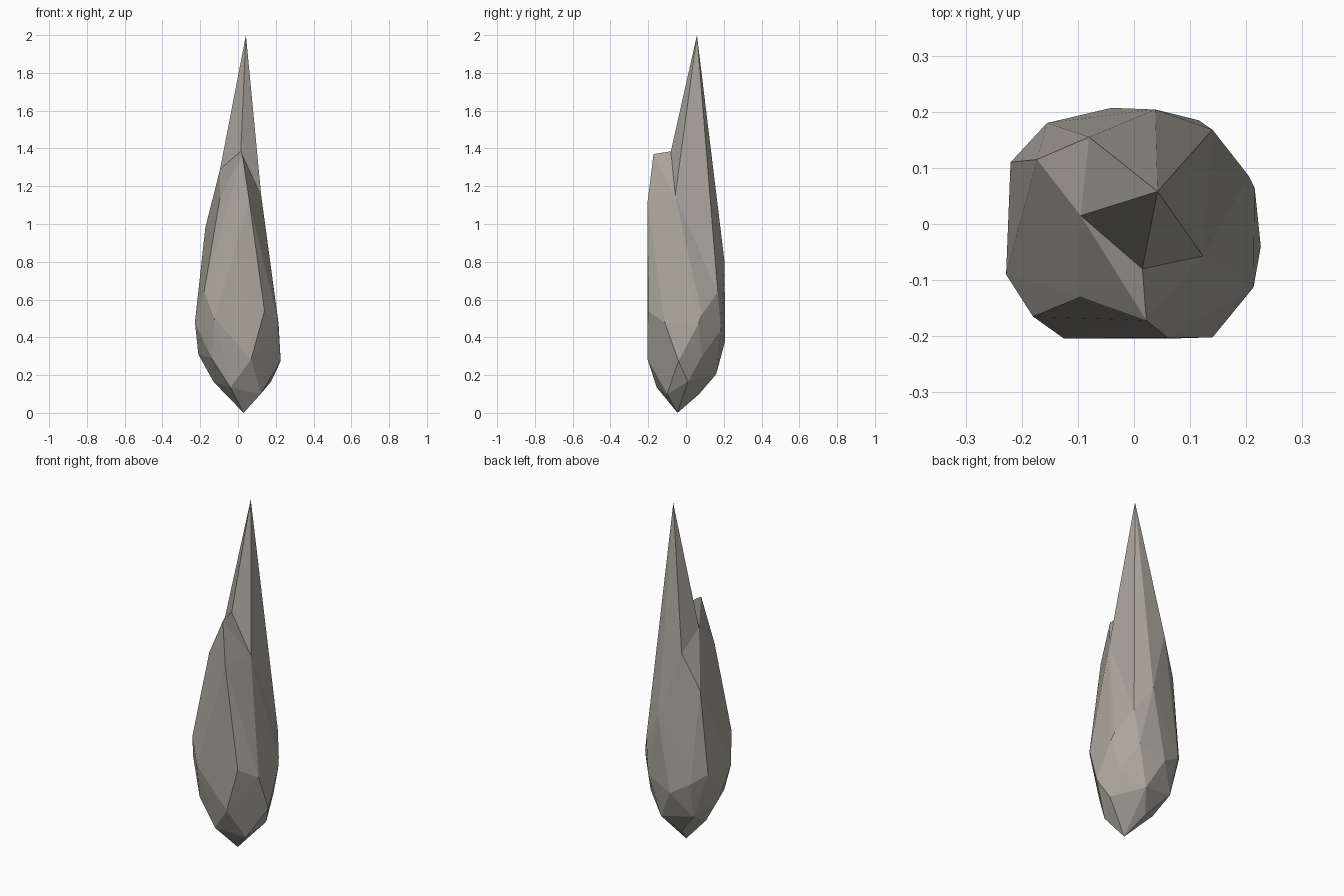
import bpy, bmesh

if "Cube" in bpy.data.objects:
    bpy.data.objects.remove(bpy.data.objects["Cube"])

# Warm dark grey stone
stone = bpy.data.materials.new("stone")
stone.diffuse_color = (.41, .385, .34, 1)
stone.use_nodes = True
stone.node_tree.nodes["Principled BSDF"].inputs["Base Color"].default_value = stone.diffuse_color


def hull(name, points):
    """Flat-faced convex stone from a few corner points."""
    bm = bmesh.new()
    for p in points:
        bm.verts.new(p)
    bmesh.ops.convex_hull(bm, input=bm.verts[:])
    loose = [v for v in bm.verts if not v.link_faces]
    bmesh.ops.delete(bm, geom=loose, context='VERTS')
    bmesh.ops.recalc_face_normals(bm, faces=bm.faces[:])
    mesh = bpy.data.meshes.new(name)
    bm.to_mesh(mesh)
    bm.free()
    mesh.materials.append(stone)
    obj = bpy.data.objects.new(name, mesh)
    bpy.context.collection.objects.link(obj)
    return obj


# Corners where the spike rises from the body
shoulder = [(-.095, .015, 1.29), (.015, -.08, 1.385), (.123, -.057, 1.15),
            (-.08, .155, 1.19), (.14, .168, .64), (.038, .204, .80)]

# Broken front ledge and left shoulder
ledge = [(.022, -.172, 1.37), (-.095, -.13, 1.14), (.06, -.203, 1.12),
         (-.06, -.16, .98), (-.173, .115, .98)]

# Widest belt of the rock
belt = [(.14, -.202, .54), (.213, -.113, .48), (.215, .065, .47),
        (.205, .085, .52), (.115, .185, .44), (-.04, .207, .38),
        (-.155, .18, .45), (-.22, .11, .50), (-.228, -.09, .48),
        (-.18, -.165, .64), (-.125, -.204, .50)]

# Tapering foot
foot = [(.226, -.04, .275), (.07, -.204, .285), (-.14, -.155, .29),
        (-.21, .0, .31), (-.14, .13, .24), (.17, .085, .30),
        (.05, .16, .205), (-.04, -.155, .135), (.12, -.10, .10),
        (.175, .01, .165), (-.13, .0, .165), (-.02, .07, .10),
        (.03, -.045, 0)]

rock = hull("rock_body", shoulder + ledge + belt + foot)
spike = hull("spike_helper", shoulder + [(.042, .058, 2.0)])
spike.hide_render = True
spike.hide_viewport = True

# Merge the spike into the body
union = rock.modifiers.new("join_spike", 'BOOLEAN')
union.operation = 'UNION'
union.solver = 'EXACT'
union.object = spike
